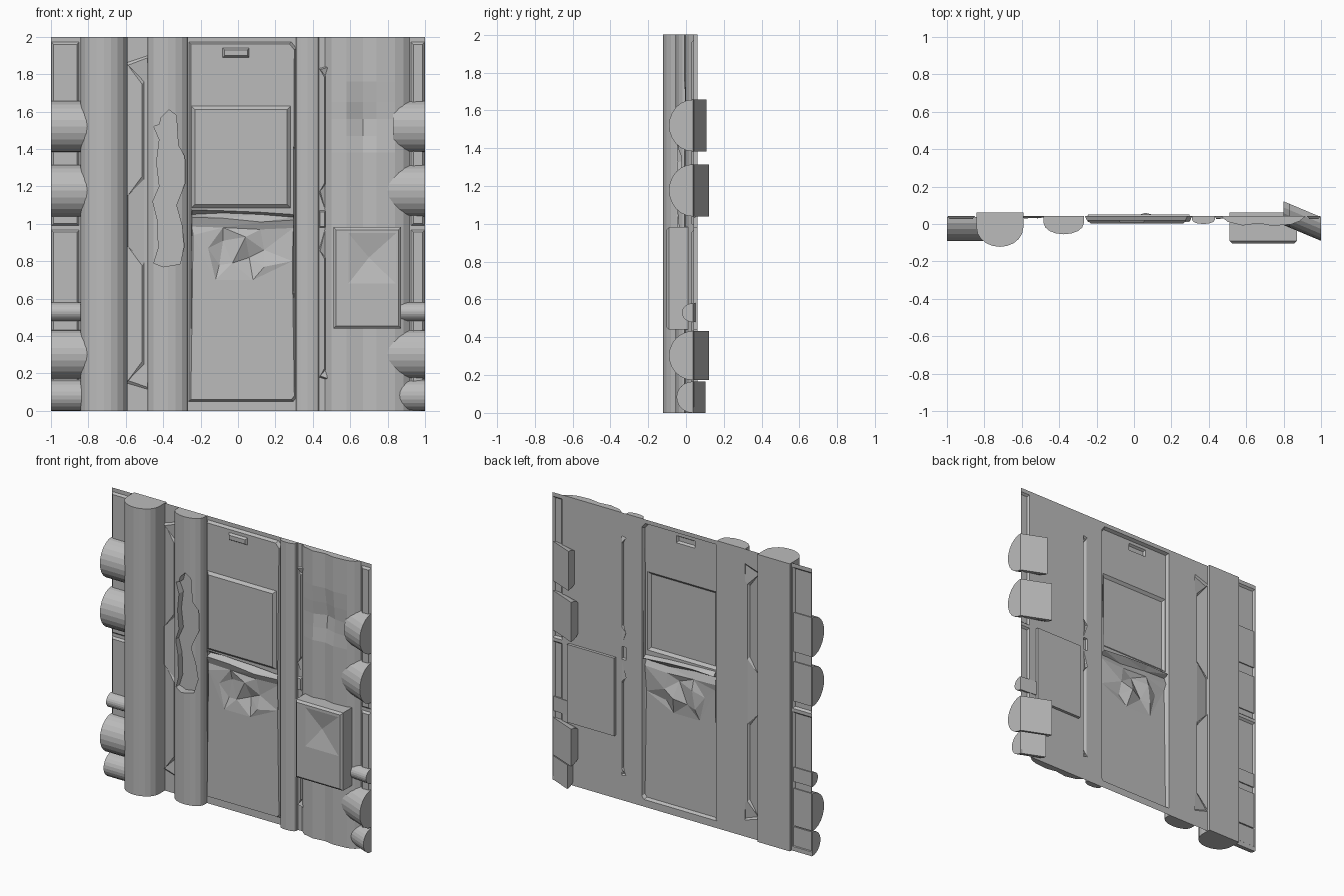
import bpy, bmesh, math
from mathutils import Vector
from mathutils.geometry import delaunay_2d_cdt

if "Cube" in bpy.data.objects:
    bpy.data.objects.remove(bpy.data.objects["Cube"])

grey = bpy.data.materials.new("wall grey")
grey.diffuse_color = (0.5, 0.5, 0.5, 1)
grey.use_nodes = True
grey.node_tree.nodes["Principled BSDF"].inputs["Base Color"].default_value = grey.diffuse_color
BASE = 0.042


def finish(name, bm, normals=True):
    if normals:
        bmesh.ops.recalc_face_normals(bm, faces=bm.faces[:])
    me = bpy.data.meshes.new(name)
    bm.to_mesh(me)
    bm.free()
    ob = bpy.data.objects.new(name, me)
    me.materials.append(grey)
    bpy.context.collection.objects.link(ob)
    return ob


def loft(name, rings):
    """Closed solid through a list of equal-length point rings."""
    bm = bmesh.new()
    vs = [[bm.verts.new(p) for p in r] for r in rings]
    n = len(rings[0])
    for a, b in zip(vs, vs[1:]):
        for i in range(n):
            j = (i + 1) % n
            bm.faces.new((a[i], a[j], b[j], b[i]))
    bm.faces.new(vs[0])
    bm.faces.new(vs[-1])
    return finish(name, bm)


def arc(n):
    return [(math.cos(math.pi * i / n), math.sin(math.pi * i / n)) for i in range(n + 1)]


def upright(name, x0, x1, back, side, front, n):
    """Full-height D-section pipe."""
    cx, r = (x0 + x1) / 2, (x1 - x0) / 2
    prof = [(cx + r * c, side - (side - front) * s) for c, s in arc(n)]
    prof += [(x0, back), (x1, back)]
    return loft(name, [[(x, y, z) for x, y in prof] for z in (0, 2)])


# ---- pressed sheet: a height field with stamped outlines ----
pts, hts, cons = [], [], []


def line(points, closed=False):
    s = len(pts)
    for x, z, y in points:
        pts.append(Vector((x, z)))
        hts.append(y)
    n = len(points)
    cons.extend((s + i, s + (i + 1) % n) for i in range(n if closed else n - 1))


def stamp(outline, low, high, b):
    cx = (min(p[0] for p in outline) + max(p[0] for p in outline)) / 2
    cz = (min(p[1] for p in outline) + max(p[1] for p in outline)) / 2
    line([(x, z, low) for x, z in outline], True)
    line([(x - math.copysign(b, x - cx), z - math.copysign(b, z - cz), high)
          for x, z in outline], True)


def rect(x0, z0, x1, z1):
    return [(x0, z0), (x1, z0), (x1, z1), (x0, z1)]


line([(x, z, BASE) for x, z in rect(-1, 0, 1, 2)], True)
# half-hexagon ribs beside the pipes
for z0, z1 in ((0.15, 0.89), (1.14, 1.86)):
    stamp([(-0.6, z0), (-0.502, z0 + 0.1), (-0.502, z1 - 0.1), (-0.6, z1)], BASE, 0.03, 0.012)
    stamp([(0.433, z0 + 0.03), (0.468, z0 + 0.07), (0.468, z1 - 0.07), (0.433, z1 - 0.03)],
          BASE, 0.028, 0.006)
stamp(rect(0.433, 0.98, 0.468, 1.07), BASE, 0.028, 0.006)
# edge panels on both sides
for x0, x1 in ((-0.998, -0.85), (0.925, 0.998)):
    for z0, z1 in ((0.03, 0.967), (0.99, 1.972)):
        stamp(rect(x0, z0, x1, z1), BASE, 0.028, 0.012)
# centre panel, window plate and handle
stamp([(-0.262, 0.05), (0.295, 0.05), (0.311, 0.07), (0.311, 1.94), (0.285, 1.972), (-0.262, 1.972)],
      BASE, 0.02, 0.01)
stamp(rect(-0.249, 1.085, 0.281, 1.63), 0.02, 0.003, 0.018)
stamp([(-0.082, 1.89), (0.06, 1.89), (0.06, 1.94), (-0.082, 1.94)], 0.02, 0.005, 0.01)
# torn seam across the centre panel
for zs, y in (((1.075, 1.07, 1.062, 1.05), 0.02), ((1.05, 1.058, 1.05, 1.035), 0.05),
              ((1.035, 1.03, 1.01, 1.02), 0.012), ((0.985, 0.98, 0.97, 0.978), 0.03)):
    line([(x, z, y) for x, z in zip((-0.247, -0.08, 0.12, 0.296), zs)])
# crumpled dents under the seam
for p in ((-0.24, 0.94, 0.02), (-0.16, 0.87, 0.022), (-0.08, 0.91, 0.05), (0.04, 0.93, 0.015),
          (0.14, 0.86, 0.04), (0.06, 0.82, 0.06), (-0.03, 0.79, 0.028), (0.29, 0.8, 0.02),
          (0.14, 0.77, 0.012), (-0.12, 0.7, 0.02), (0.08, 0.7, 0.02), (-0.1, 0.78, 0.045)):
    line([p])

vco, _, tris, origin, _, _ = delaunay_2d_cdt(pts, cons, [], 0, 1e-5, True)
bm = bmesh.new()
bv = [bm.verts.new((c.x, hts[o[0]] if o and o[0] < len(hts) else BASE, c.y))
      for c, o in zip(vco, origin)]
for t in tris:
    bm.faces.new([bv[i] for i in t])
finish("wall_sheet", bm, False)

# ---- vertical pipes ----
upright("large_pipe", -0.842, -0.592, 0.062, -0.02, -0.122, 10)
upright("narrow_strip", 0.31, 0.432, BASE, 0.022, 0.0, 6)
pipe = upright("broken_pipe", -0.483, -0.268, BASE, 0.005, -0.055, 8)

# torn opening in the broken pipe
edge = [(-.41, 1.57), (-.37, 1.61), (-.33, 1.58), (-.32, 1.42), (-.285, 1.36), (-.282, 1.22),
        (-.33, 1.1), (-.30, .99), (-.288, .88), (-.31, .785), (-.40, .77), (-.45, .79),
        (-.425, .87), (-.43, 1.02), (-.455, 1.12), (-.42, 1.2), (-.435, 1.33), (-.42, 1.45),
        (-.45, 1.52), (-.42, 1.53)]
cutter = loft("opening_cutter", [[(x, y, z) for x, z in edge] for y in (-0.2, 0.0)])
cutter.hide_render = True
cutter.hide_viewport = True
mod = pipe.modifiers.new("opening", 'BOOLEAN')
mod.operation, mod.object, mod.solver = 'DIFFERENCE', cutter, 'EXACT'

# ---- wide dented duct on the right ----
prof = [(0.465, BASE), (0.5, 0.012), (0.58, -0.008), (0.667, 0.004), (0.74, -0.01),
        (0.84, -0.002), (0.885, 0.015), (0.918, BASE)]
rings = []
for z in (0, 1.38, 1.47, 1.56, 1.65, 1.76, 2):
    ring = []
    for x, y in prof:
        push = 0.035 * max(0, 1 - math.hypot((x - 0.68) / 0.14, (z - 1.55) / 0.18))
        ring.append((x, y + push, z))
    rings.append(ring)
loft("wide_duct", rings)

# ---- junction box with a dented face ----
def frame(x0, z0, x1, z1, y):
    return [(x, y, z) for x, z in rect(x0, z0, x1, z1)]


box = loft("junction_box", [frame(0.51, 0.44, 0.872, 0.982, 0.062),
                            frame(0.51, 0.44, 0.872, 0.982, -0.09),
                            frame(0.524, 0.454, 0.858, 0.968, -0.103)])
bm = bmesh.new()
bm.from_mesh(box.data)
bm.faces.ensure_lookup_table()
face = min(bm.faces, key=lambda f: f.calc_center_median().y)
bmesh.ops.inset_individual(bm, faces=[face], thickness=0.03)
for v, (x, z) in zip(face.verts, [(v.co.x, v.co.z) for v in face.verts]):
    v.co.x = 0.59 if x < 0.69 else 0.845
    v.co.z = 0.68 if z < 0.7 else 0.95
hub = bmesh.ops.poke(bm, faces=[face])["verts"][0]
hub.co = (0.7, -0.075, 0.82)
bm.to_mesh(box.data)
bm.free()

# ---- half-round side pipes: straight on the left, slanted through on the right ----
def half_pipe(name, x0, x1, z, r, front, slant):
    def ring(x):
        dy = slant * (1 - x)
        return [(x, BASE - 0.005 + dy - (BASE - 0.005 - front) * s, z + r * c) for c, s in arc(12)]
    loft(name, [ring(x0), ring(x1)])


for i, (z, r, front, inner) in enumerate(((1.52, .137, -.09, .83), (1.177, .138, -.09, .8),
                                         (.53, .05, -.022, .9), (.303, .13, -.09, .8),
                                         (.083, .083, -.05, .9))):
    half_pipe(f"left_side_pipe_{i}", -1, -0.74, z, r, front, 0)
    if r > 0.06:
        half_pipe(f"right_side_pipe_{i}", inner if r > 0.1 else 0.84, 1, z, r, front, 0.42)
    else:
        half_pipe(f"right_side_pipe_{i}", 0.87, 1, z, r, front, 0.1)
